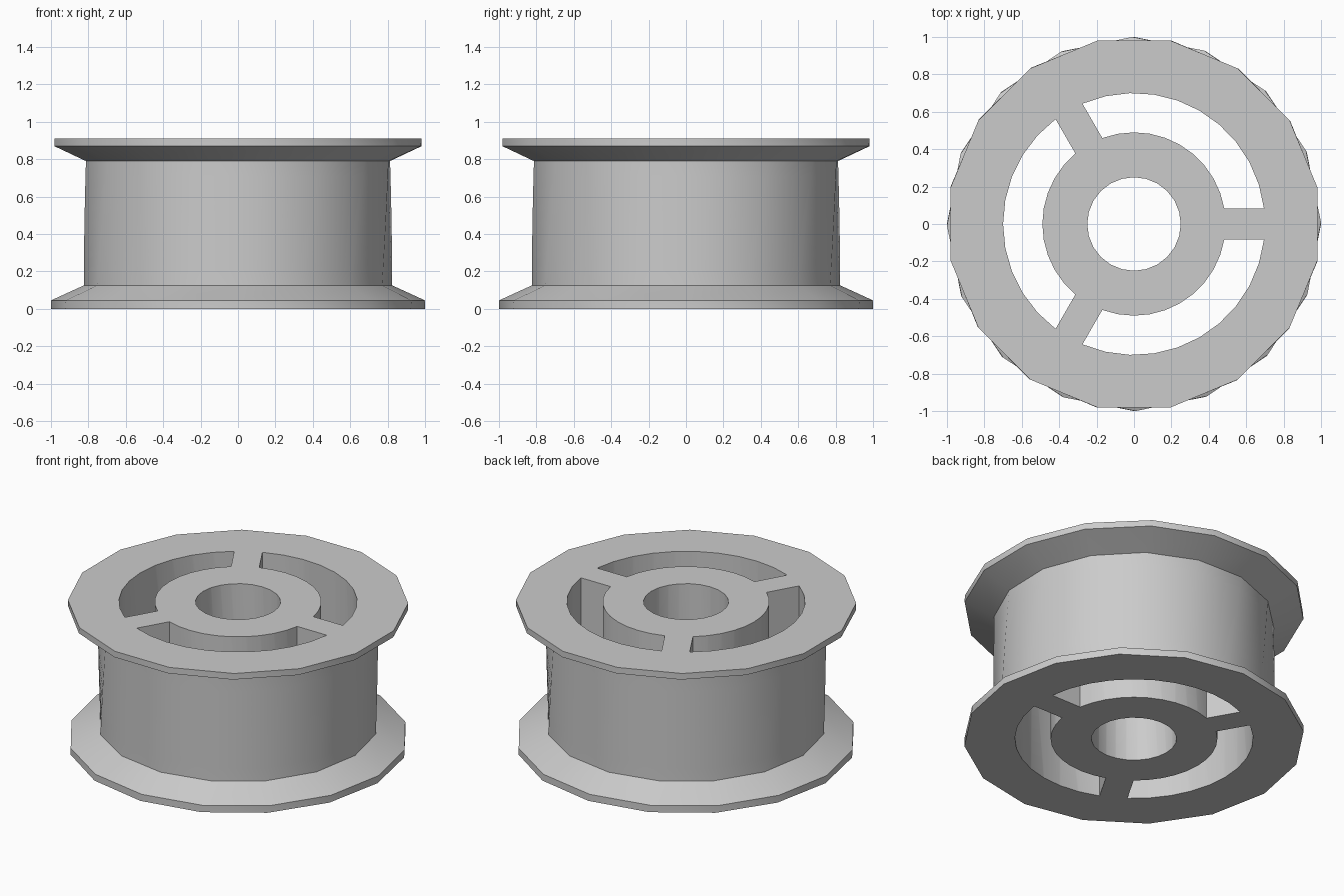
import bpy, bmesh
from math import sin, cos, asin, pi, radians

SIDES = 16
HEIGHT = 0.91
TWIST = pi / SIDES          # half a facet from bottom to top

cube = bpy.data.objects.get("Cube")
if cube:
    bpy.data.objects.remove(cube, do_unlink=True)

grey = bpy.data.materials.new("light grey")
grey.use_nodes = True
colour = (0.6, 0.6, 0.6, 1)
grey.diffuse_color = colour
grey.node_tree.nodes["Principled BSDF"].inputs["Base Color"].default_value = colour


def loft(name, rings):
    """Skin equal-length point rings from bottom to top and cap both ends."""
    bm = bmesh.new()
    rows = [[bm.verts.new(p) for p in ring] for ring in rings]
    n = len(rows[0])
    for low, high in zip(rows, rows[1:]):
        for i in range(n):
            j = (i + 1) % n
            bm.faces.new((low[i], low[j], high[j]))
            bm.faces.new((low[i], high[j], high[i]))
    bm.faces.new(rows[0][::-1])
    bm.faces.new(rows[-1])
    bmesh.ops.recalc_face_normals(bm, faces=bm.faces)
    mesh = bpy.data.meshes.new(name)
    bm.to_mesh(mesh)
    bm.free()
    mesh.materials.append(grey)
    obj = bpy.data.objects.new(name, mesh)
    bpy.context.collection.objects.link(obj)
    return obj


def polar(r, a, z):
    return (r * cos(a), r * sin(a), z)


def arc(r, start, end, steps):
    return [(r, start + (end - start) * i / steps) for i in range(steps + 1)]


def prism(name, outline):
    """Cutter running right through the wheel."""
    return loft(name, [[polar(r, a, z) for r, a in outline]
                       for z in (-0.1, HEIGHT + 0.1)])


# Spool body with a bevelled flange at each end, twisting as it rises
profile = [(1, 0), (1, 0.045)]
profile += [(0.825, 0.125 + 0.665 * i / 8) for i in range(9)]
profile += [(1, 0.87), (1, HEIGHT)]
wheel = loft("spool_wheel", [
    [polar(r, 2 * pi * i / SIDES + TWIST * z / HEIGHT, z) for i in range(SIDES)]
    for r, z in profile])

# Axle bore and three pockets that leave straight spokes
cutters = [prism("bore_cutter", arc(0.25, 0, 2 * pi, 24)[:-1])]
inner, outer, half_spoke = 0.49, 0.70, 0.083
gap_in, gap_out = asin(half_spoke / inner), asin(half_spoke / outer)
for k in range(3):
    a, b = radians(120 * k), radians(120 * (k + 1))
    cutters.append(prism("pocket_cutter", arc(outer, a + gap_out, b - gap_out, 10)
                         + arc(inner, b - gap_in, a + gap_in, 10)))

bpy.context.view_layer.objects.active = wheel
for cutter in cutters:
    cutter.hide_render = True
    mod = wheel.modifiers.new("cut", 'BOOLEAN')
    mod.operation = 'DIFFERENCE'
    mod.solver = 'EXACT'
    mod.object = cutter
    bpy.ops.object.modifier_apply(modifier=mod.name)
    bpy.data.objects.remove(cutter, do_unlink=True)

# Soft shading on curved walls, crisp rims
bpy.ops.object.select_all(action='DESELECT')
wheel.select_set(True)
bpy.ops.object.shade_smooth_by_angle(angle=radians(30))
